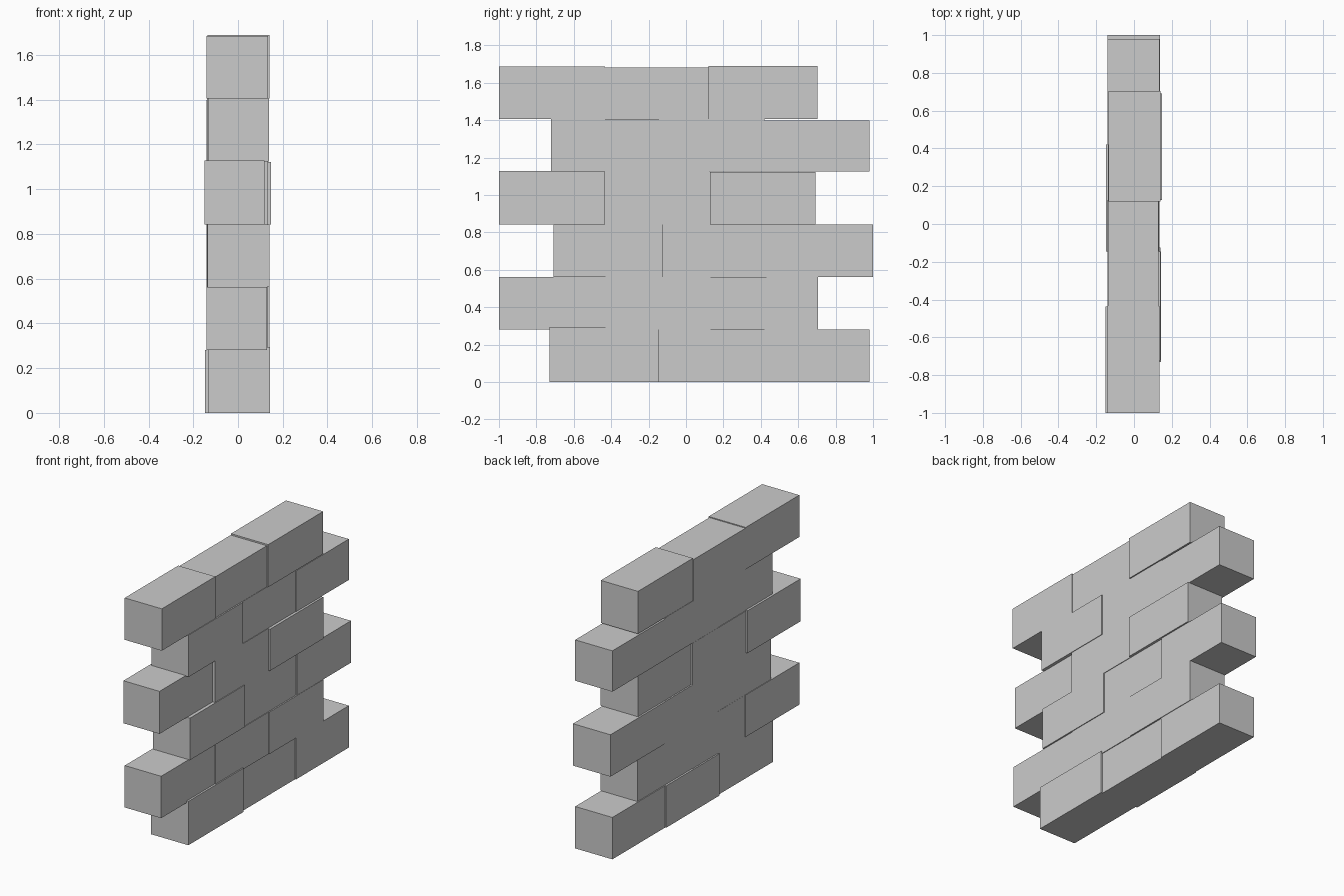
import bpy


def box(name, lo, hi):
    """Axis-aligned brick spanning two corners."""
    bpy.ops.mesh.primitive_cube_add(size=1, location=[(a + b) / 2 for a, b in zip(lo, hi)])
    ob = bpy.context.object
    ob.name = name
    ob.scale = [b - a for a, b in zip(lo, hi)]
    bpy.ops.object.transform_apply(location=False, rotation=False, scale=True)
    return ob


HEIGHT = 0.281

# Each course: y of the brick joints, and (left x, right x, top offset) per brick
courses = [
    ((-0.73, -0.145, 0.42, 0.98),
     ((-0.135, 0.143, 0.013), (-0.147, 0.13, 0.0), (-0.14, 0.136, 0.0))),
    ((-1.0, -0.43, 0.13, 0.705),
     ((-0.14, 0.13, 0.0), (-0.137, 0.135, 0.0), (-0.134, 0.14, 0.0))),
    ((-0.708, -0.125, 0.43, 1.0),
     ((-0.136, 0.14, 0.0), (-0.138, 0.131, 0.0), (-0.14, 0.138, 0.0))),
    ((-1.0, -0.437, 0.128, 0.692),
     ((-0.15, 0.118, 0.004), (-0.139, 0.135, 0.0), (-0.128, 0.148, -0.002))),
    ((-0.722, -0.145, 0.42, 0.98),
     ((-0.135, 0.139, 0.0), (-0.138, 0.132, 0.0), (-0.14, 0.136, -0.007))),
    ((-1.0, -0.433, 0.12, 0.703),
     ((-0.14, 0.135, 0.0), (-0.138, 0.13, -0.006), (-0.136, 0.14, 0.004))),
]

# Staggered running-bond wall
for row, (joints, bricks) in enumerate(courses):
    z = row * HEIGHT
    for i, (left, right, top) in enumerate(bricks):
        box(f"brick_row{row + 1}_{i + 1}",
            (left, joints[i], z), (right, joints[i + 1], z + HEIGHT + top))
